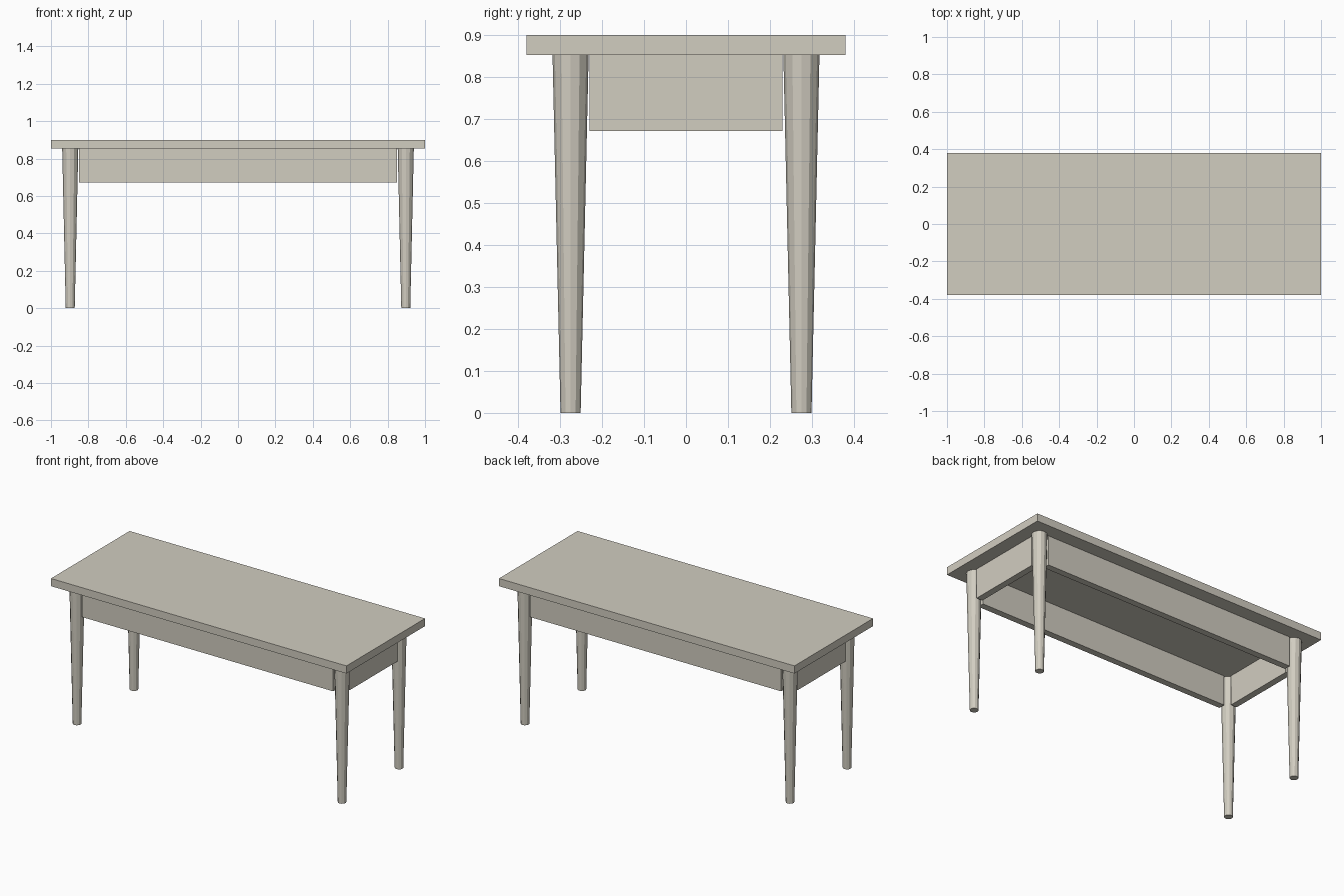
import bpy, bmesh
from mathutils import Matrix

if "Cube" in bpy.data.objects:
    bpy.data.objects.remove(bpy.data.objects["Cube"])

# Single flat colour
mat = bpy.data.materials.new("warm pale grey")
mat.diffuse_color = (0.64, 0.61, 0.53, 1)
mat.use_nodes = True
mat.node_tree.nodes["Principled BSDF"].inputs["Base Color"].default_value = mat.diffuse_color

TOP_Z, UNDER_Z, APRON_Z = 0.90, 0.853, 0.672
LEG_X, LEG_Y = 0.897, 0.275
THICK = 0.04


def finish(name, bm):
    me = bpy.data.meshes.new(name)
    bm.to_mesh(me)
    bm.free()
    me.materials.append(mat)
    ob = bpy.data.objects.new(name, me)
    bpy.context.collection.objects.link(ob)
    return ob


def box(name, size, centre):
    bm = bmesh.new()
    bmesh.ops.create_cube(bm, size=1,
                          matrix=Matrix.Translation(centre) @ Matrix.Diagonal((*size, 1)))
    return finish(name, bm)


def leg(name, x, y):
    bm = bmesh.new()
    bmesh.ops.create_cone(bm, cap_ends=True, segments=12, radius1=0.024, radius2=0.043,
                          depth=UNDER_Z,
                          matrix=Matrix.Translation((x, y, UNDER_Z / 2)))
    return finish(name, bm)


# Table top
box("table_top", (2.0, 0.76, TOP_Z - UNDER_Z), (0, 0, (TOP_Z + UNDER_Z) / 2))

# Apron boards set between the legs
h, zc = UNDER_Z - APRON_Z, (UNDER_Z + APRON_Z) / 2
for side, s in (("front", -1), ("back", 1)):
    box(side + "_apron", (1.70, THICK, h), (0, s * LEG_Y, zc))
for side, s in (("left", -1), ("right", 1)):
    box(side + "_apron", (THICK, 0.46, h), (s * LEG_X, 0, zc))

# Four tapered legs
for fb, sy in (("front", -1), ("back", 1)):
    for lr, sx in (("left", -1), ("right", 1)):
        leg(f"{fb}_{lr}_leg", sx * LEG_X, sy * LEG_Y)
